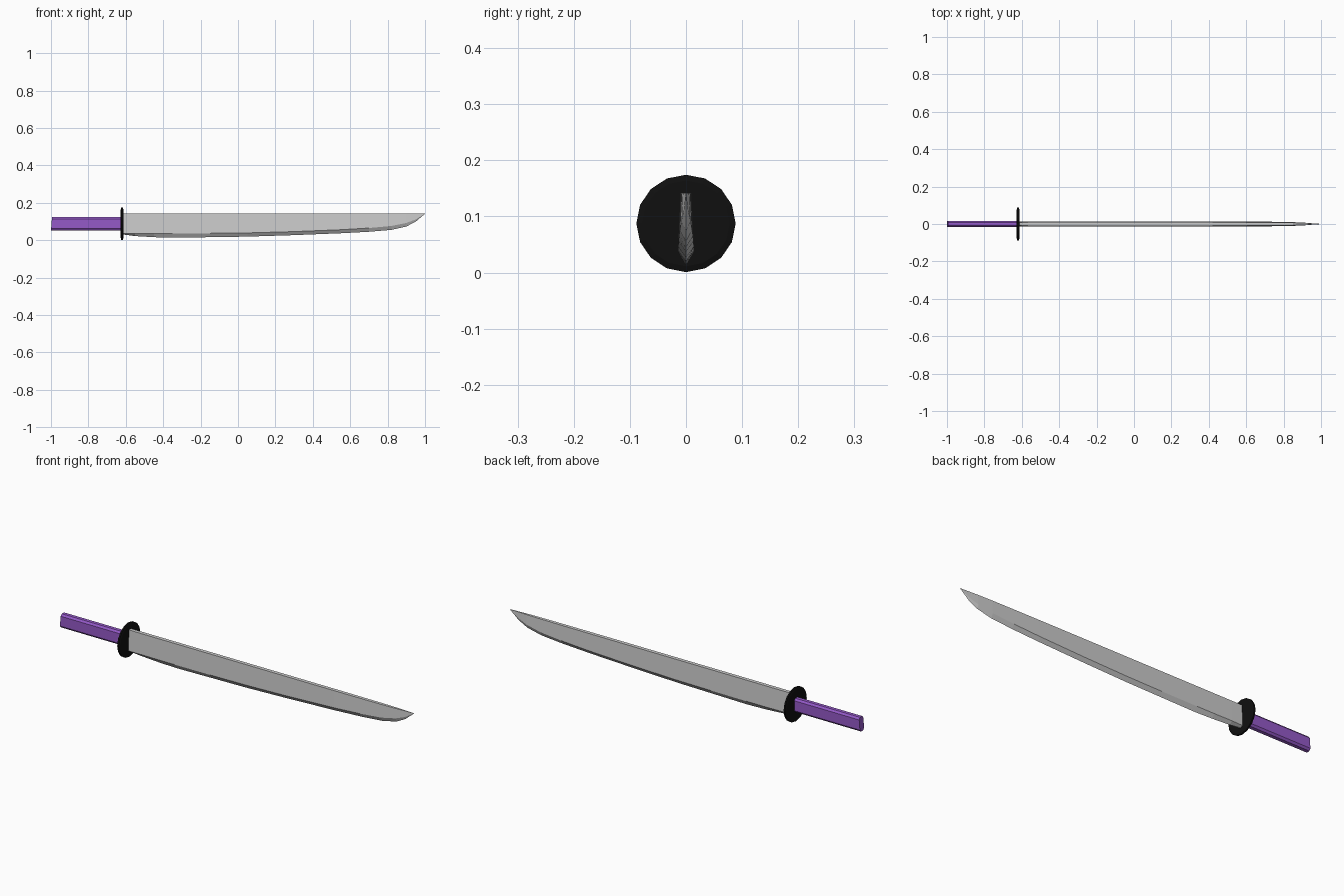
import bpy, math

if "Cube" in bpy.data.objects:
    bpy.data.objects.remove(bpy.data.objects["Cube"])


def loft(name, rings, color=None):
    """Skin a list of equal-length rings and cap both ends."""
    n = len(rings[0])
    verts = [p for r in rings for p in r]
    faces = []
    for k in range(len(rings) - 1):
        a, b = k * n, (k + 1) * n
        for i in range(n):
            j = (i + 1) % n
            faces.append((a + i, a + j, b + j, b + i))
    faces.append(tuple(reversed(range(n))))
    faces.append(tuple(range(len(verts) - n, len(verts))))
    mesh = bpy.data.meshes.new(name)
    mesh.from_pydata(verts, [], faces)
    mesh.validate()
    obj = bpy.data.objects.new(name, mesh)
    bpy.context.collection.objects.link(obj)
    if color:
        mat = bpy.data.materials.new(name + "_color")
        mat.diffuse_color = color
        mat.use_nodes = True
        mat.node_tree.nodes["Principled BSDF"].inputs["Base Color"].default_value = mat.diffuse_color
        mesh.materials.append(mat)
    return obj


# blade: stations of (x, cutting edge z, bevel shoulder z, half thickness)
SPINE = 0.142
stations = [(-0.62, 0.031, 0.036, 0.013), (-0.55, 0.022, 0.037, 0.014),
            (-0.45, 0.016, 0.036, 0.014), (-0.35, 0.013, 0.036, 0.014),
            (-0.15, 0.016, 0.037, 0.014), (0.05, 0.019, 0.039, 0.014),
            (0.30, 0.027, 0.046, 0.014), (0.55, 0.037, 0.056, 0.0135),
            (0.70, 0.045, 0.065, 0.0125), (0.82, 0.055, 0.076, 0.011),
            (0.90, 0.073, 0.092, 0.008), (0.95, 0.099, 0.111, 0.004),
            (0.999, 0.1405, 0.141, 0.0006)]
rings = []
for x, edge, shoulder, t in stations:
    s = 0.68 * t
    rings.append([(x, 0, edge), (x, t, shoulder), (x, s, SPINE),
                  (x, -s, SPINE), (x, -t, shoulder)])
loft("blade", rings)

# handle: chamfered bar with a slightly slanted pommel end
profile = [(-0.009, 0.052), (0.009, 0.052), (0.017, 0.062), (0.017, 0.113),
           (0.009, 0.123), (-0.009, 0.123), (-0.017, 0.113), (-0.017, 0.062)]
loft("handle", [[(-1.0 + (z - 0.052) * 0.08, y, z) for y, z in profile],
                [(-0.62, y, z) for y, z in profile]], (0.30, 0.10, 0.58, 1))


# guard: thin 16-sided disc with chamfered rims
def guard_ring(x, r):
    return [(x, r * math.cos(a), 0.0875 + 0.98 * r * math.sin(a))
            for a in (i * math.tau / 16 for i in range(16))]


loft("guard", [guard_ring(-0.627, 0.078), guard_ring(-0.624, 0.0885),
               guard_ring(-0.616, 0.0885), guard_ring(-0.613, 0.078)],
     (0.005, 0.005, 0.005, 1))
